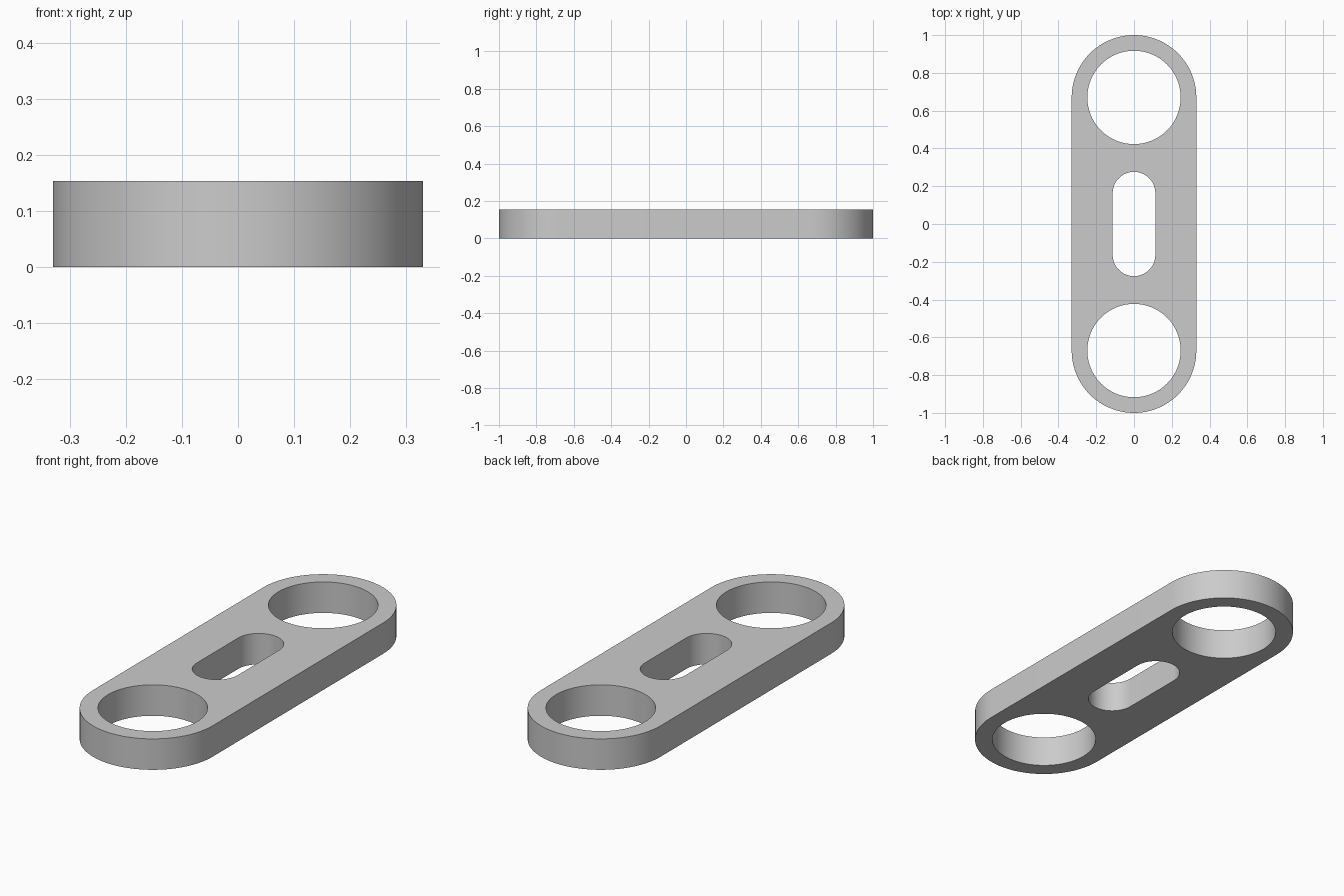
import bpy, bmesh, math
from mathutils import Vector

cube = bpy.data.objects.get("Cube")
if cube:
    bpy.data.objects.remove(cube)

THICKNESS = 0.154
OUTER_RADIUS = 0.33
HOLE_RADIUS = 0.247
HOLE_Y = 0.67
SLOT_RADIUS = 0.113
SLOT_Y = 0.163


def arc(radius, cy, start, sweep, steps):
    return [Vector((radius * math.cos(start + sweep * i / steps),
                    cy + radius * math.sin(start + sweep * i / steps), 0))
            for i in range(steps + 1)]


def stadium(radius, half_length, steps):
    """Two half circles joined by straight sides."""
    return (arc(radius, half_length, 0, math.pi, steps)
            + arc(radius, -half_length, math.pi, math.pi, steps))


def circle(radius, cy, steps):
    return arc(radius, cy, 0, math.tau, steps)[:-1]


# Plate outline, slot and two end holes
loops = [stadium(OUTER_RADIUS, 1 - OUTER_RADIUS, 48),
         stadium(SLOT_RADIUS, SLOT_Y, 32),
         circle(HOLE_RADIUS, HOLE_Y, 96),
         circle(HOLE_RADIUS, -HOLE_Y, 96)]

bm = bmesh.new()
for points in loops:
    verts = [bm.verts.new(p) for p in points]
    for a, b in zip(verts, verts[1:] + verts[:1]):
        bm.edges.new((a, b))
bmesh.ops.triangle_fill(bm, use_beauty=True, use_dissolve=False, edges=bm.edges[:])

# Extrude the flat profile to full thickness
result = bmesh.ops.extrude_face_region(bm, geom=bm.faces[:], use_keep_orig=True)
top = [g for g in result["geom"] if isinstance(g, bmesh.types.BMVert)]
bmesh.ops.translate(bm, verts=top, vec=(0, 0, THICKNESS))
bmesh.ops.recalc_face_normals(bm, faces=bm.faces[:])

mesh = bpy.data.meshes.new("link_plate")
bm.to_mesh(mesh)
bm.free()
plate = bpy.data.objects.new("link_plate", mesh)
bpy.context.collection.objects.link(plate)

# Plain grey metal
grey = bpy.data.materials.new("grey")
grey.use_nodes = True
color = (0.6, 0.6, 0.6, 1)
grey.diffuse_color = color
grey.node_tree.nodes["Principled BSDF"].inputs["Base Color"].default_value = color
mesh.materials.append(grey)

# Smooth curved walls with crisp rims
bpy.ops.object.select_all(action="DESELECT")
plate.select_set(True)
bpy.context.view_layer.objects.active = plate
bpy.ops.object.shade_smooth_by_angle(angle=math.radians(30))
